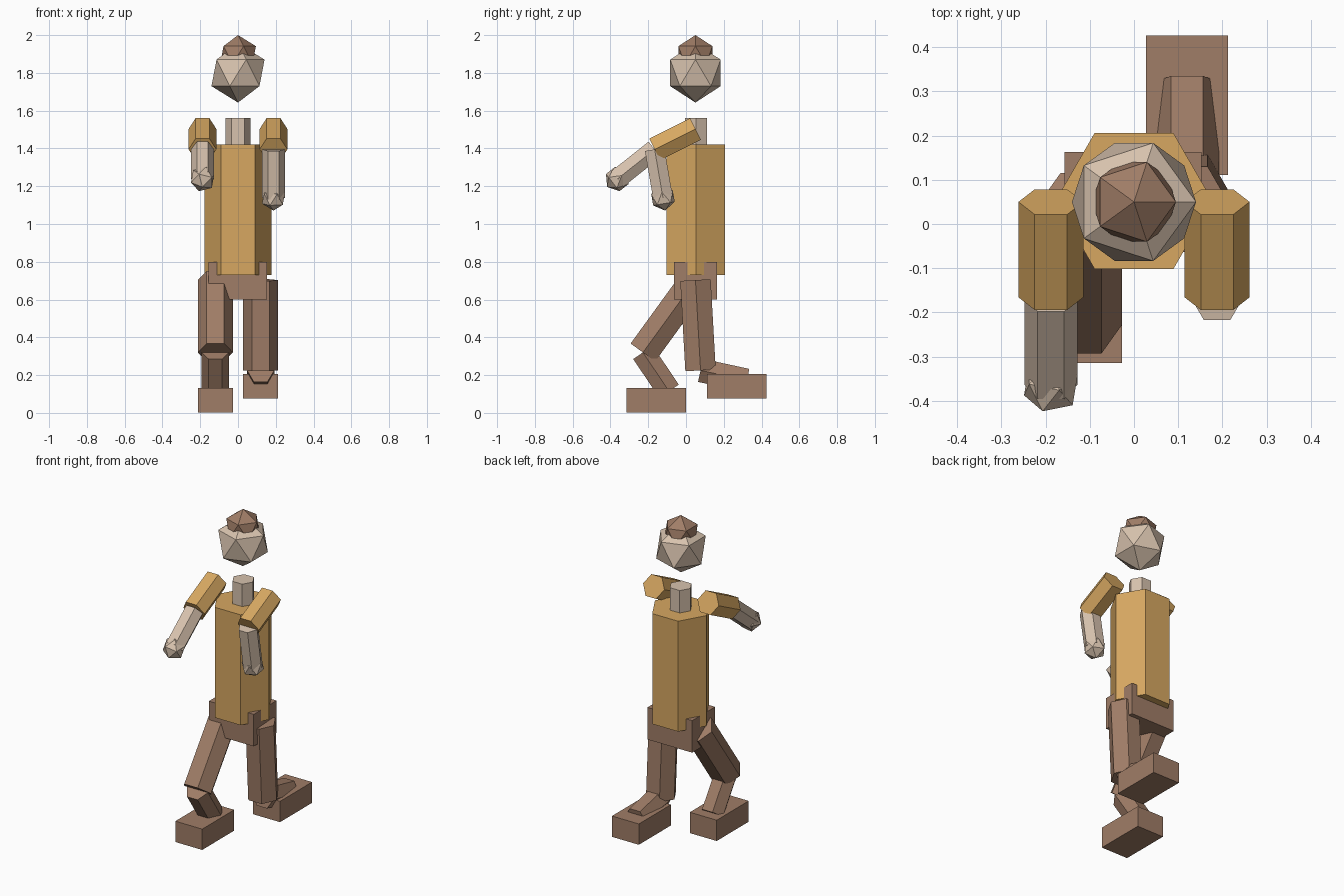
import bpy, bmesh
from math import sin, cos, pi, atan2
from mathutils import Vector, Matrix

cube = bpy.data.objects.get("Cube")
if cube:
    bpy.data.objects.remove(cube)


def material(name, rgb):
    m = bpy.data.materials.new(name)
    m.use_nodes = True
    colour = (*rgb, 1)
    m.diffuse_color = colour
    m.node_tree.nodes["Principled BSDF"].inputs["Base Color"].default_value = colour
    return m


gold = material("shirt gold", (0.68, 0.39, 0.12))
brown = material("trouser brown", (0.35, 0.205, 0.135))
skin = material("pale skin", (0.68, 0.54, 0.42))


def finish(name, bm, mat):
    bmesh.ops.recalc_face_normals(bm, faces=bm.faces)
    mesh = bpy.data.meshes.new(name)
    bm.to_mesh(mesh)
    bm.free()
    mesh.materials.append(mat)
    bpy.context.collection.objects.link(bpy.data.objects.new(name, mesh))


def tilt(start, end):
    """Rotation about x that points local -z from start to end."""
    d = end - start
    return Matrix.Rotation(atan2(d.y, -d.z), 4, "X")


def hex_limb(name, start, end, radius, mat):
    """Six-sided prism between two points, corners pointing to the sides."""
    start, end = Vector(start), Vector(end)
    rot = tilt(start, end)
    bm = bmesh.new()
    ring = [bm.verts.new((radius * cos(k * pi / 3), radius * sin(k * pi / 3), 0)) for k in range(6)]
    cap = bm.faces.new(ring)
    out = bmesh.ops.extrude_face_region(bm, geom=[cap], use_keep_orig=True)
    tip = [v for v in out["geom"] if isinstance(v, bmesh.types.BMVert)]
    bmesh.ops.translate(bm, verts=tip, vec=(0, 0, -(end - start).length))
    bmesh.ops.transform(bm, matrix=Matrix.Translation(start) @ rot, verts=bm.verts)
    finish(name, bm, mat)
    return rot


def ball(name, centre, radius, mat, rot=Matrix()):
    bm = bmesh.new()
    bmesh.ops.create_icosphere(bm, subdivisions=1, radius=radius,
                               matrix=Matrix.Translation(centre) @ rot)
    finish(name, bm, mat)


def box(name, centre, size, mat):
    bm = bmesh.new()
    bmesh.ops.create_cube(bm, size=1, matrix=Matrix.Translation(centre) @ Matrix.Diagonal((*size, 1)))
    finish(name, bm, mat)


# Trunk and head
hex_limb("torso", (0, 0.052, 1.42), (0, 0.052, 0.73), 0.178, gold)
hex_limb("neck", (0, 0.052, 1.56), (0, 0.052, 1.4), 0.067, skin)
box("hips", (-0.002, 0.05, 0.70), (0.31, 0.226, 0.20), brown)
ball("head", (0, 0.05, 1.80), 0.157, skin)
ball("hair", (0, 0.05, 1.894), 0.106, brown)

# Arms: both upper arms swing forward, the forearms bend differently
for side, x, hand in (("left", 0.188, (-0.122, 1.138)), ("right", -0.188, (-0.364, 1.238))):
    elbow = (x, -0.166, 1.395)
    hex_limb(side + "_upper_arm", (x, 0.05, 1.503), elbow, 0.0735, gold)
    rot = hex_limb(side + "_forearm", elbow, (x, *hand), 0.06, skin)
    ball(side + "_hand", (x, *hand), 0.068, skin, rot)

# Legs in mid-stride: left trails behind, right steps forward
for side, x, knee, ankle, foot in (
        ("left", 0.12, (0.077, 0.225), (0.322, 0.172), (0.269, 0.141)),
        ("right", -0.12, (-0.228, 0.32), (-0.09, 0.115), (-0.157, 0.066))):
    hex_limb(side + "_thigh", (x, 0.05, 0.703), (x, *knee), 0.093, brown)
    hex_limb(side + "_shin", (x, *knee), (x, *ankle), 0.072, brown)
    box(side + "_foot", (x, *foot), (0.186, 0.316, 0.13), brown)
